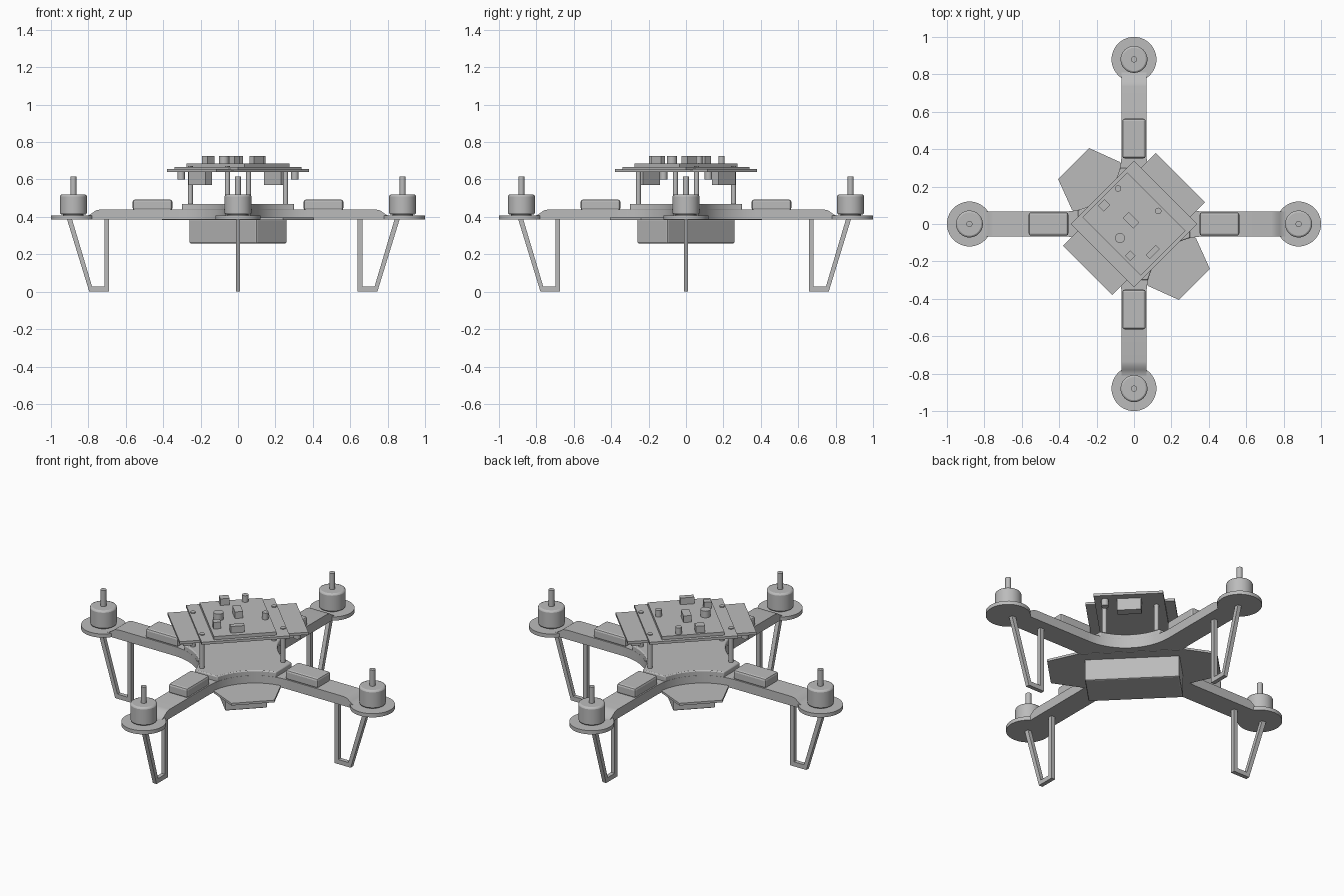
import bpy, bmesh, math
from mathutils import Matrix, Vector

old = bpy.data.objects.get("Cube")
if old:
    bpy.data.objects.remove(old)

grey = bpy.data.materials.new("plain grey")
grey.use_nodes = True
grey.diffuse_color = (0.5, 0.5, 0.5, 1)
grey.node_tree.nodes["Principled BSDF"].inputs["Base Color"].default_value = (0.5, 0.5, 0.5, 1)

DIAG = Matrix.Rotation(math.pi / 4, 4, 'Z')      # frame of the electronics stack
UPRIGHT = Matrix.Rotation(math.pi / 2, 4, 'X')   # turns an (r, z) profile upright


def finish(name, bm, matrix, bevel=0.0, smooth=False):
    bmesh.ops.recalc_face_normals(bm, faces=bm.faces)
    mesh = bpy.data.meshes.new(name)
    bm.to_mesh(mesh)
    bm.free()
    mesh.transform(matrix)
    mesh.materials.append(grey)
    ob = bpy.data.objects.new(name, mesh)
    bpy.context.collection.objects.link(ob)
    if bevel:
        mod = ob.modifiers.new("edge bevel", 'BEVEL')
        mod.width, mod.segments, mod.limit_method = bevel, 2, 'ANGLE'
        mod.angle_limit = math.radians(40)
    if smooth:
        bpy.ops.object.select_all(action='DESELECT')
        ob.select_set(True)
        bpy.context.view_layer.objects.active = ob
        bpy.ops.object.shade_smooth_by_angle(angle=math.radians(35))
    return ob


def prism(name, pts, z0, z1, matrix=Matrix(), bevel=0.0, smooth=False):
    bm = bmesh.new()
    face = bm.faces.new([bm.verts.new((x, y, z0)) for x, y in pts])
    top = bmesh.ops.extrude_face_region(bm, geom=[face])["geom"]
    bmesh.ops.translate(bm, vec=(0, 0, z1 - z0),
                        verts=[g for g in top if isinstance(g, bmesh.types.BMVert)])
    return finish(name, bm, matrix, bevel, smooth)


def box(name, x, y, hx, hy, z0, z1, matrix=Matrix(), bevel=0.0):
    pts = [(x - hx, y - hy), (x + hx, y - hy), (x + hx, y + hy), (x - hx, y + hy)]
    return prism(name, pts, z0, z1, matrix, bevel)


def rod(name, x, y, r, z0, z1, matrix=Matrix(), bevel=0.0, sides=32):
    pts = [(x + r * math.cos(2 * math.pi * i / sides), y + r * math.sin(2 * math.pi * i / sides))
           for i in range(sides)]
    return prism(name, pts, z0, z1, matrix, bevel, True)


# Hub with concave sides blending into the arms
ARM = 0.067
REACH = 0.37


def hub_outline(limit):
    pts, r = [], REACH - ARM
    a0 = math.asin(max(0, REACH - limit) / r)
    for k in range(4):
        turn = Matrix.Rotation(k * math.pi / 2, 4, 'Z')
        for i in range(17):
            a = 1.5 * math.pi - a0 - (math.pi / 2 - 2 * a0) * i / 16
            p = turn @ Vector((REACH + r * math.cos(a), REACH + r * math.sin(a), 0))
            pts.append((p.x, p.y))
    return pts


prism("hub_base", hub_outline(REACH), 0.385, 0.44, smooth=True)
prism("hub_deck", hub_outline(0.30), 0.435, 0.47, bevel=0.006, smooth=True)

# Four arms, each with speed controller, motor and landing leg
arm_profile = [(0.25, 0.385), (0.25, 0.44), (0.735, 0.44), (0.76, 0.435),
               (0.78, 0.42), (0.80, 0.408), (0.84, 0.404), (0.84, 0.385)]
leg_profile = [(0.64, 0.39), (0.64, 0), (0.745, 0), (0.865, 0.39),
               (0.838, 0.39), (0.73, 0.027), (0.665, 0.027), (0.665, 0.39)]
arms = [("left", 0, 0), ("back", 1, 0.018), ("right", 2, 0.05), ("front", 3, 0.033)]
for side, quarter, shift in arms:
    turn = Matrix.Rotation(quarter * math.pi / 2, 4, 'Z')
    prism(side + "_arm", arm_profile, -ARM, ARM, turn @ UPRIGHT, smooth=True)
    box(side + "_controller", 0.457, 0, 0.106, 0.062, 0.435, 0.493, turn, 0.012)
    rod(side + "_motor_mount", 0.88, 0, 0.12, 0.385, 0.407, turn, sides=48)
    rod(side + "_motor_neck", 0.88, 0, 0.055, 0.40, 0.425, turn)
    rod(side + "_motor", 0.88, 0, 0.072, 0.412, 0.52, turn, 0.01)
    rod(side + "_motor_shaft", 0.88, 0, 0.016, 0.515, 0.615, turn, sides=16)
    prism(side + "_leg", [(r + shift, z) for r, z in leg_profile], -0.012, 0.012, turn @ UPRIGHT)

# Belly plate with tapered ends and the battery under it
half = [(-0.117, 0.457), (-0.18, 0.29), (-0.18, -0.29), (-0.117, -0.457)]
prism("belly_plate", half + [(-x, y) for x, y in reversed(half)], 0.383, 0.396, DIAG)
box("battery", 0, 0, 0.115, 0.255, 0.257, 0.39, DIAG, 0.008)

# Stacked circuit boards on four posts
box("lower_board", 0, 0, 0.35, 0.187, 0.64, 0.655, DIAG)
box("middle_board", 0, 0, 0.24, 0.24, 0.652, 0.667, DIAG)
box("upper_board", 0, 0, 0.17, 0.22, 0.665, 0.686, DIAG)
for sx in (-1, 1):
    for sy in (-1, 1):
        rod("board_post", sx * 0.22, sy * 0.14, 0.014, 0.465, 0.645, DIAG, sides=16)
        rod("board_screw", sx * 0.22, sy * 0.14, 0.014, 0.66, 0.672, DIAG, sides=16)
    box("socket", sx * 0.285, 0, 0.025, 0.065, 0.57, 0.645, DIAG)
    rod("hanging_capacitor", sx * 0.30, -sx * 0.13, 0.02, 0.60, 0.645, DIAG, sides=16)

# Small parts on top of the upper board
for x, y, hx, hy in [(-0.16, 0.10, 0.025, 0.022), (-0.016, 0.02, 0.022, 0.04),
                     (0.10, -0.15, 0.038, 0.016), (-0.02, -0.17, 0.02, 0.02)]:
    box("chip", 0, 0, hx, hy, 0.68, 0.725, Matrix.Translation((x, y, 0)) @ DIAG)
for x, y, r in [(-0.085, 0.19, 0.017), (0.13, 0.07, 0.017), (-0.075, -0.075, 0.027)]:
    rod("capacitor", x, y, r, 0.68, 0.725, sides=20)
